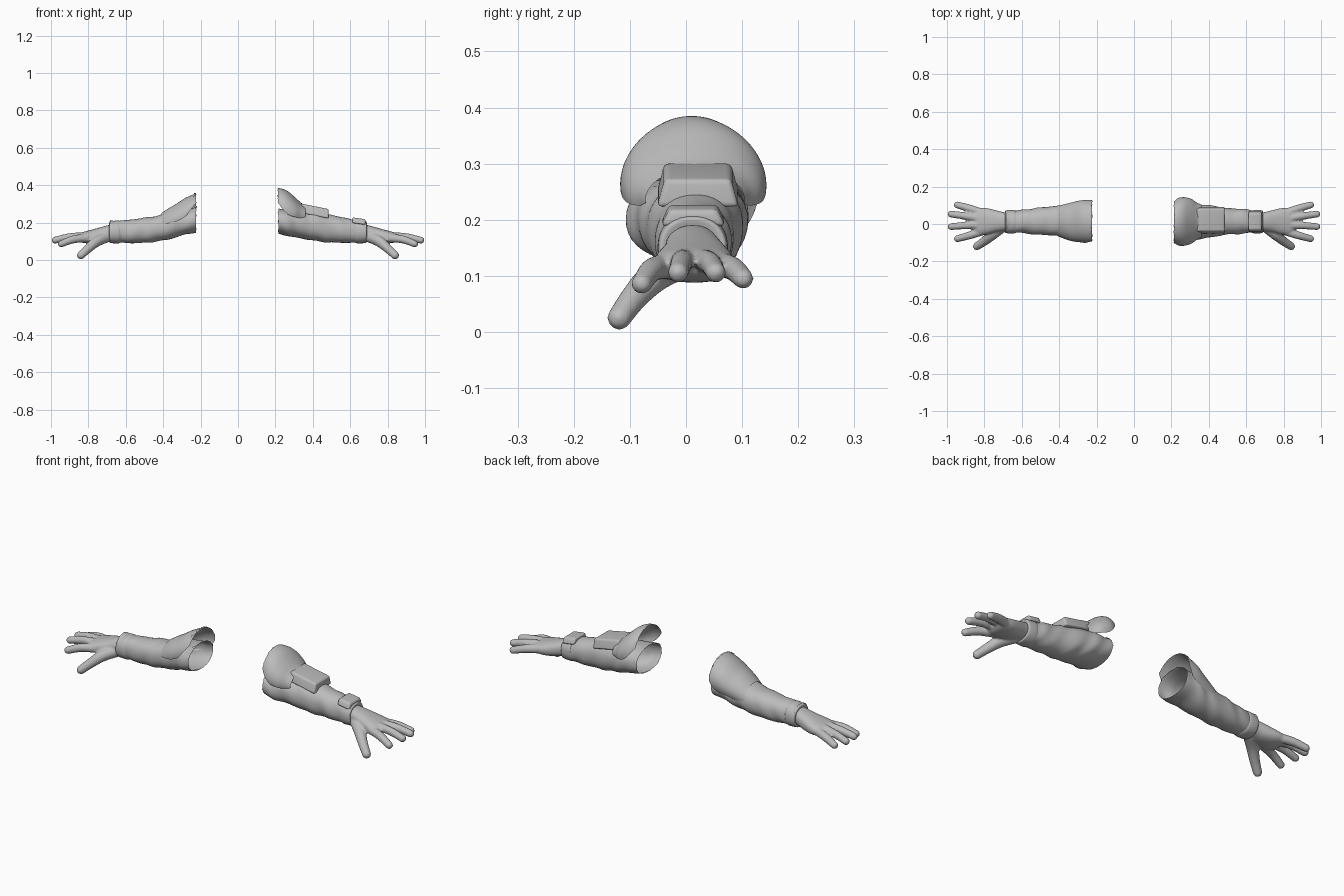
import bpy, bmesh, math, random
from mathutils import Vector

if "Cube" in bpy.data.objects:
    bpy.data.objects.remove(bpy.data.objects["Cube"])

random.seed(4)
grey = bpy.data.materials.new("cloth grey")
grey.diffuse_color = (0.5, 0.5, 0.5, 1)
grey.use_nodes = True
grey.node_tree.nodes["Principled BSDF"].inputs["Base Color"].default_value = grey.diffuse_color


def finish(name, bm, angle=50):
    bmesh.ops.recalc_face_normals(bm, faces=bm.faces)
    me = bpy.data.meshes.new(name)
    bm.to_mesh(me)
    bm.free()
    me.materials.append(grey)
    ob = bpy.data.objects.new(name, me)
    bpy.context.collection.objects.link(ob)
    bpy.ops.object.select_all(action='DESELECT')
    ob.select_set(True)
    bpy.context.view_layer.objects.active = ob
    bpy.ops.object.shade_smooth_by_angle(angle=math.radians(angle))
    return ob


def smooth_rows(rows, steps):
    """Catmull-Rom interpolation between the given rows of numbers."""
    out = []
    for i in range(len(rows) - 1):
        a, b, c, d = rows[max(i - 1, 0)], rows[i], rows[i + 1], rows[min(i + 2, len(rows) - 1)]
        for k in range(steps):
            t = k / steps
            out.append([q + 0.5 * t * (r - p + t * (2*p - 5*q + 4*r - s + t * (3*(q - r) + s - p)))
                        for p, q, r, s in zip(a, b, c, d)])
    return out + [list(rows[-1])]


def loft(bm, rows, side=1, steps=5, seg=40, power=1.0, caps=False, folds=0.0, jag=0.0, arc=None):
    """Skin oval sections: x, y0, y1, z0, z1 (and arc start/end degrees if arc)."""
    rings = []
    for j, r in enumerate(smooth_rows(rows, steps)):
        x, y0, y1, z0, z1 = r[:5]
        ring = []
        for i in range(seg + 1 if arc else seg):
            a = math.radians(r[5] + (r[6] - r[5]) * i / seg) if arc else 2 * math.pi * i / seg
            c, s = math.cos(a), math.sin(a)
            c, s = math.copysign(abs(c)**power, c), math.copysign(abs(s)**power, s)
            f = 1 + folds * math.sin(x * 62 + 2.5 * math.sin(a + 0.6)) * (0.6 + 0.4 * math.sin(2 * a + x * 25))
            dx = random.uniform(0, jag) if j == 0 else 0
            ring.append(bm.verts.new((side * (x + dx), (y0 + y1) / 2 + (y1 - y0) / 2 * c * f,
                                      (z0 + z1) / 2 + (z1 - z0) / 2 * s * f)))
        rings.append(ring)
    for p, q in zip(rings, rings[1:]):
        for i in range(seg):
            k = (i + 1) % len(p)
            bm.faces.new((p[i], p[k], q[k], q[i]))
    if caps:
        bm.faces.new(rings[0])
        bm.faces.new(rings[-1])


def finger(bm, side, path):
    """Overlapping balls along a path of x, y, z, radius, merged later by the remesh."""
    for x, y, z, r in smooth_rows(path, 9):
        res = bmesh.ops.create_icosphere(bm, subdivisions=2, radius=r)
        bmesh.ops.translate(bm, verts=res["verts"], vec=Vector((side * x, y, z)))


FINGERS = [
    [(.80, .055, .122, .024), (.88, .083, .113, .022), (.945, .102, .095, .019)],
    [(.80, .025, .128, .024), (.90, .042, .123, .021), (.978, .053, .106, .019)],
    [(.80, -.005, .128, .024), (.90, -.008, .123, .021), (.978, -.014, .106, .019)],
    [(.80, -.035, .118, .024), (.88, -.061, .110, .022), (.945, -.079, .086, .019)],
    [(.70, -.01, .125, .032), (.755, -.055, .100, .030), (.80, -.092, .062, .025), (.84, -.119, .025, .022)]]

# hands: palm and fingers fused into one smooth skin
for side, label in ((1, "right_hand"), (-1, "left_hand")):
    bm = bmesh.new()
    loft(bm, [(.64, -.036, .056, .105, .195), (.69, -.038, .062, .103, .187), (.74, -.044, .074, .092, .174),
              (.79, -.056, .085, .088, .160), (.835, -.058, .085, .093, .148), (.855, -.045, .075, .105, .138)],
         side, power=.85, caps=True)
    for path in FINGERS:
        finger(bm, side, path)
    hand = finish(label, bm)
    rm = hand.modifiers.new("fuse", 'REMESH')
    rm.mode, rm.voxel_size, rm.use_smooth_shade = 'VOXEL', .005, True
    sm = hand.modifiers.new("soften", 'SMOOTH')
    sm.factor, sm.iterations = .5, 6
    bpy.ops.object.convert(target='MESH')

# sleeves with folds and a torn upper edge
bm = bmesh.new()
loft(bm, [(.212, -.105, .105, .140, .275), (.27, -.103, .108, .128, .272), (.34, -.082, .105, .115, .270),
          (.42, -.070, .098, .101, .258), (.50, -.056, .084, .094, .240), (.58, -.052, .082, .092, .224),
          (.63, -.046, .072, .092, .210), (.68, -.046, .072, .094, .200)],
     1, steps=8, power=.9, folds=.035, jag=.02)
finish("right_sleeve", bm)

bm = bmesh.new()
loft(bm, [(.22, -.095, .110, .145, .285), (.28, -.090, .110, .138, .270), (.34, -.078, .104, .118, .262),
          (.42, -.062, .096, .101, .240), (.50, -.058, .088, .092, .226), (.58, -.050, .078, .090, .215),
          (.64, -.046, .070, .094, .210), (.685, -.046, .070, .094, .212)],
     -1, steps=8, power=.9, folds=.035, jag=.02)
finish("left_sleeve", bm)

# hems rolled around the wrists
for side, label in ((1, "right_wrist_hem"), (-1, "left_wrist_hem")):
    bm = bmesh.new()
    loft(bm, [(.625, -.043, .066, .094, .205), (.64, -.050, .074, .089, .212), (.672, -.050, .074, .090, .208),
              (.688, -.046, .070, .094, .203), (.686, -.034, .058, .105, .190)], side, power=.9)
    finish(label, bm)

# flared elbow guard on the right arm, open underneath
bm = bmesh.new()
loft(bm, [(.21, -.105, .125, .150, .385, 22, 158), (.24, -.116, .140, .150, .380, 3, 177),
          (.27, -.116, .143, .155, .365, -10, 190), (.305, -.106, .135, .165, .335, -14, 194),
          (.335, -.085, .115, .175, .308, -14, 194), (.36, -.072, .104, .180, .290, -5, 185)],
     1, arc=True, jag=.008)
finish("right_elbow_guard", bm)

# flared cuff on the left arm, notched at the front
bm = bmesh.new()
loft(bm, [(.22, -.103, .128, .150, .358, 5, 148), (.25, -.103, .128, .150, .346, -20, 165),
          (.285, -.098, .126, .148, .330, -30, 186), (.33, -.092, .116, .140, .300, -30, 190),
          (.37, -.080, .106, .130, .277, -20, 186), (.41, -.064, .097, .120, .250, 0, 175)],
     -1, arc=True, jag=.02)
finish("left_flared_cuff", bm)


# raised plates on top of the right forearm
def plate(name, x0, x1, y0, y1, z0, z1, depth):
    bm = bmesh.new()
    bmesh.ops.create_cube(bm, size=1)
    for v in bm.verts:
        u, w, t = v.co.x + .5, v.co.y + .5, v.co.z + .5
        inset = .014 * (0.5 - w) * 2 * (1 - t) * -1
        v.co = (x0 + (x1 - x0) * u, y0 + (y1 - y0) * w + inset, z0 + (z1 - z0) * u - depth * (1 - t))
    bmesh.ops.bevel(bm, geom=bm.edges[:], offset=.010, segments=3, profile=.6, affect='EDGES')
    finish(name, bm, 60)


plate("forearm_plate", .335, .485, -.038, .080, .302, .272, .050)
plate("wrist_plate", .612, .682, -.030, .056, .228, .218, .030)
